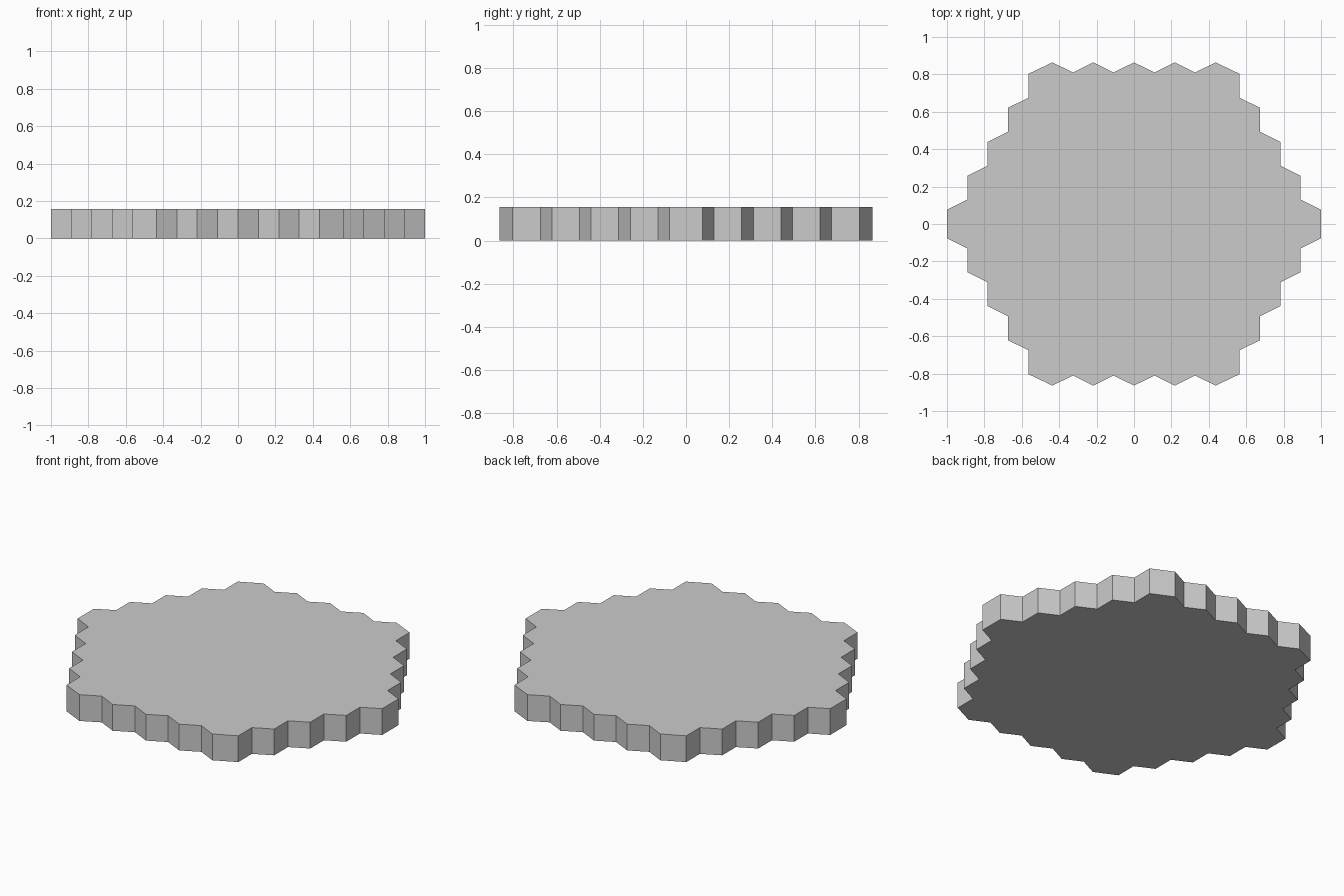
import bpy, bmesh

if "Cube" in bpy.data.objects:
    bpy.data.objects.remove(bpy.data.objects["Cube"])

STEP_X, STEP_Y = 0.109, 0.1818      # half column pitch, row pitch
SHOULDER, RISE = 0.076, 0.054       # half flat side, rise per half column
PEAK, HEIGHT = 0.864, 0.156

# One quarter of the outline: stepped right side, then zigzag along the top
quarter = []
for k in range(5):
    x, y = 1 - STEP_X * k, STEP_Y * k + SHOULDER
    quarter.append((x, y))
    if k < 4:
        quarter.append((x - STEP_X, y + RISE))
for i in range(4, 0, -1):
    quarter.append((STEP_X * i, PEAK if i % 2 == 0 else PEAK - RISE))

# Mirror to the full outline
half = quarter + [(0, PEAK)] + [(-x, y) for x, y in reversed(quarter)]
outline = half + [(x, -y) for x, y in reversed(half)]

# Extrude the outline into a slab
bm = bmesh.new()
base = bm.faces.new([bm.verts.new((x, y, 0)) for x, y in outline])
ext = bmesh.ops.extrude_face_region(bm, geom=[base], use_keep_orig=True)
top = [g for g in ext["geom"] if isinstance(g, bmesh.types.BMVert)]
bmesh.ops.translate(bm, verts=top, vec=(0, 0, HEIGHT))
bmesh.ops.recalc_face_normals(bm, faces=bm.faces)

mesh = bpy.data.meshes.new("hex_tile_slab")
bm.to_mesh(mesh)
bm.free()
bpy.context.collection.objects.link(bpy.data.objects.new("hex_tile_slab", mesh))
